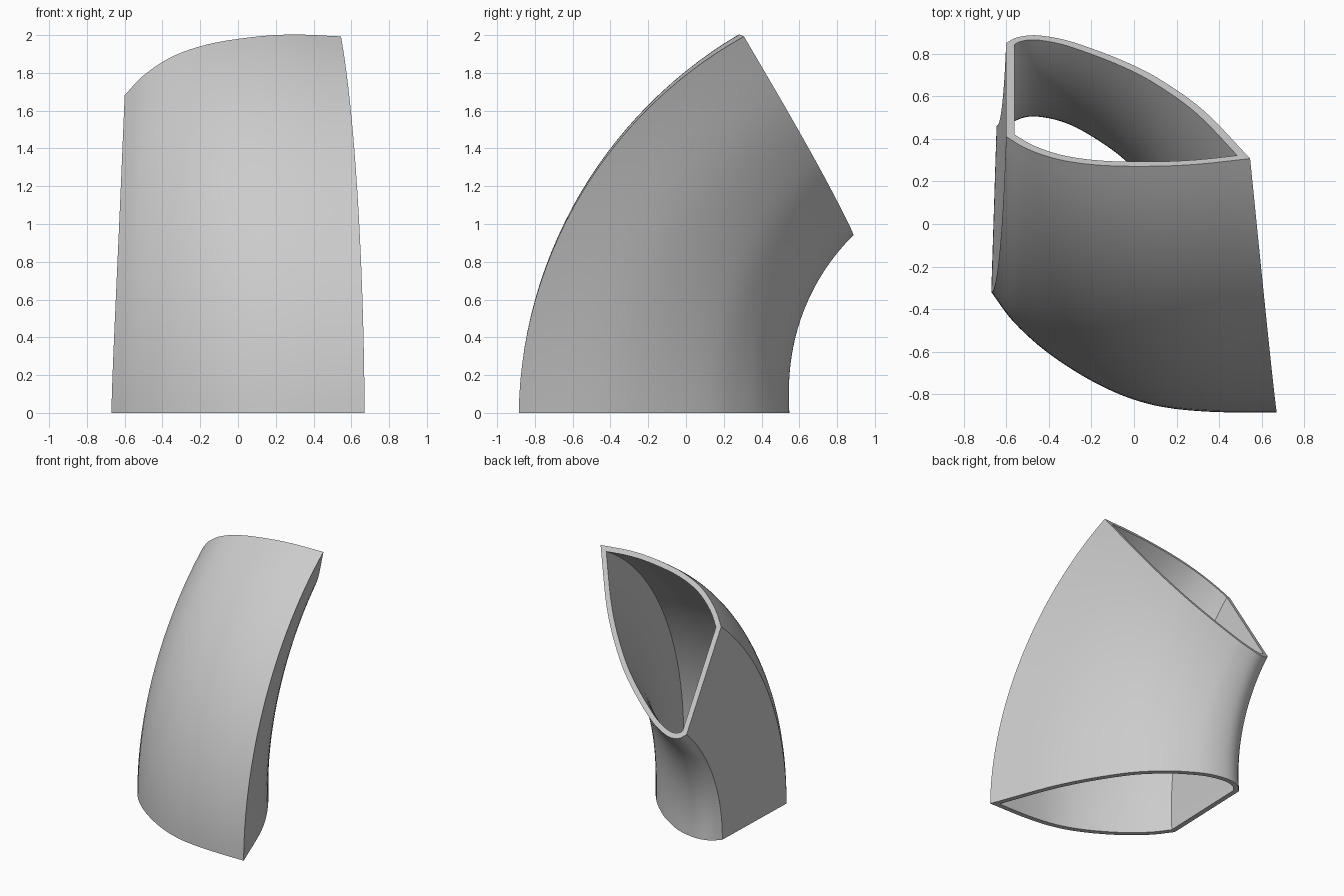
import bpy, bmesh, math
from mathutils import Vector

if "Cube" in bpy.data.objects:
    bpy.data.objects.remove(bpy.data.objects["Cube"])

# Bend: sections turn about a horizontal axis, slightly skewed from x
SKEW = math.atan(0.0815)
AXIS = Vector((math.cos(SKEW), math.sin(SKEW)))
INWARD = Vector((-math.sin(SKEW), math.cos(SKEW)))
DIST = 1.512                    # distance of bend axis from the origin
BEND = math.radians(57.9)
RINGS, STEPS, WALL = 28, 6, 0.04
EASE = 1.4                      # the section changes slowly near the base

# Outline of each end in plan: front curve, flat side, back curve
bottom = [
    [(.67, -.885), (.33, -.88), (.07, -.845), (-.16, -.757), (-.39, -.615), (-.56, -.465), (-.67, -.32)],
    [(-.67, -.32), (-.645, .46)],
    [(-.645, .46), (-.58, .52), (-.48, .547), (-.34, .525), (-.2, .462), (-.01, .327),
     (.2, .1), (.453, -.33), (.67, -.885)],
]
top = [
    [(.545, .307), (.29, .28), (.07, .271), (-.16, .276), (-.35, .302), (-.5, .352), (-.6, .41)],
    [(-.6, .41), (-.6, .85)],
    [(-.6, .85), (-.55, .875), (-.47, .886), (-.37, .874), (-.26, .845), (-.06, .77),
     (.12, .68), (.33, .53), (.545, .307)],
]


def smooth(points):
    """Curve through the points, without the last one."""
    p = [Vector(q) for q in points]
    p = [2 * p[0] - p[1]] + p + [2 * p[-1] - p[-2]]
    out = []
    for a, b, c, d in zip(p, p[1:], p[2:], p[3:]):
        for i in range(STEPS):
            t = i / STEPS
            out.append(0.5 * (2 * b + (c - a) * t + (2 * a - 5 * b + 4 * c - d) * t * t
                              + (3 * b - a - 3 * c + d) * t ** 3))
    return out


def local(pieces, angle):
    """Plan outline to (position along axis, radius)."""
    pts = [q for piece in pieces for q in smooth(piece)]
    return [Vector((q.dot(AXIS), (DIST - q.dot(INWARD)) / math.cos(angle))) for q in pts]


def inset(loop, width):
    n = len(loop)
    area = sum(loop[i - 1].x * loop[i].y - loop[i].x * loop[i - 1].y for i in range(n))
    sign = 1 if area > 0 else -1
    out = []
    for i in range(n):
        e1 = (loop[i] - loop[i - 1]).normalized()
        e2 = (loop[(i + 1) % n] - loop[i]).normalized()
        n1 = Vector((-e1.y, e1.x)) * sign
        n2 = Vector((-e2.y, e2.x)) * sign
        out.append(loop[i] + (n1 + n2) * (width / (1 + n1.dot(n2))))
    return out


def place(q, angle):
    flat = AXIS * q.x + INWARD * (DIST - q.y * math.cos(angle))
    return (flat.x, flat.y, q.y * math.sin(angle))


# Bent duct: outer and inner walls joined by a rim at each end
start, end = local(bottom, 0), local(top, BEND)
n = len(start)
bm = bmesh.new()
outer, inner = [], []
for k in range(RINGS + 1):
    t = k / RINGS
    ring = [a.lerp(b, t ** EASE) for a, b in zip(start, end)]
    outer.append([bm.verts.new(place(q, BEND * t)) for q in ring])
    inner.append([bm.verts.new(place(q, BEND * t)) for q in inset(ring, WALL)])


def bridge(a, b):
    for i in range(n):
        j = (i + 1) % n
        bm.faces.new((a[i], a[j], b[j], b[i]))


for k in range(RINGS):
    bridge(outer[k], outer[k + 1])
    bridge(inner[k + 1], inner[k])
bridge(inner[0], outer[0])
bridge(outer[-1], inner[-1])
bmesh.ops.recalc_face_normals(bm, faces=bm.faces)

mesh = bpy.data.meshes.new("bent_duct")
bm.to_mesh(mesh)
bm.free()
duct = bpy.data.objects.new("bent_duct", mesh)
bpy.context.collection.objects.link(duct)

grey = bpy.data.materials.new("light grey")
grey.diffuse_color = (0.6, 0.6, 0.6, 1)
grey.use_nodes = True
grey.node_tree.nodes["Principled BSDF"].inputs["Base Color"].default_value = grey.diffuse_color
mesh.materials.append(grey)

bpy.context.view_layer.objects.active = duct
duct.select_set(True)
bpy.ops.object.shade_smooth_by_angle(angle=math.radians(30))
